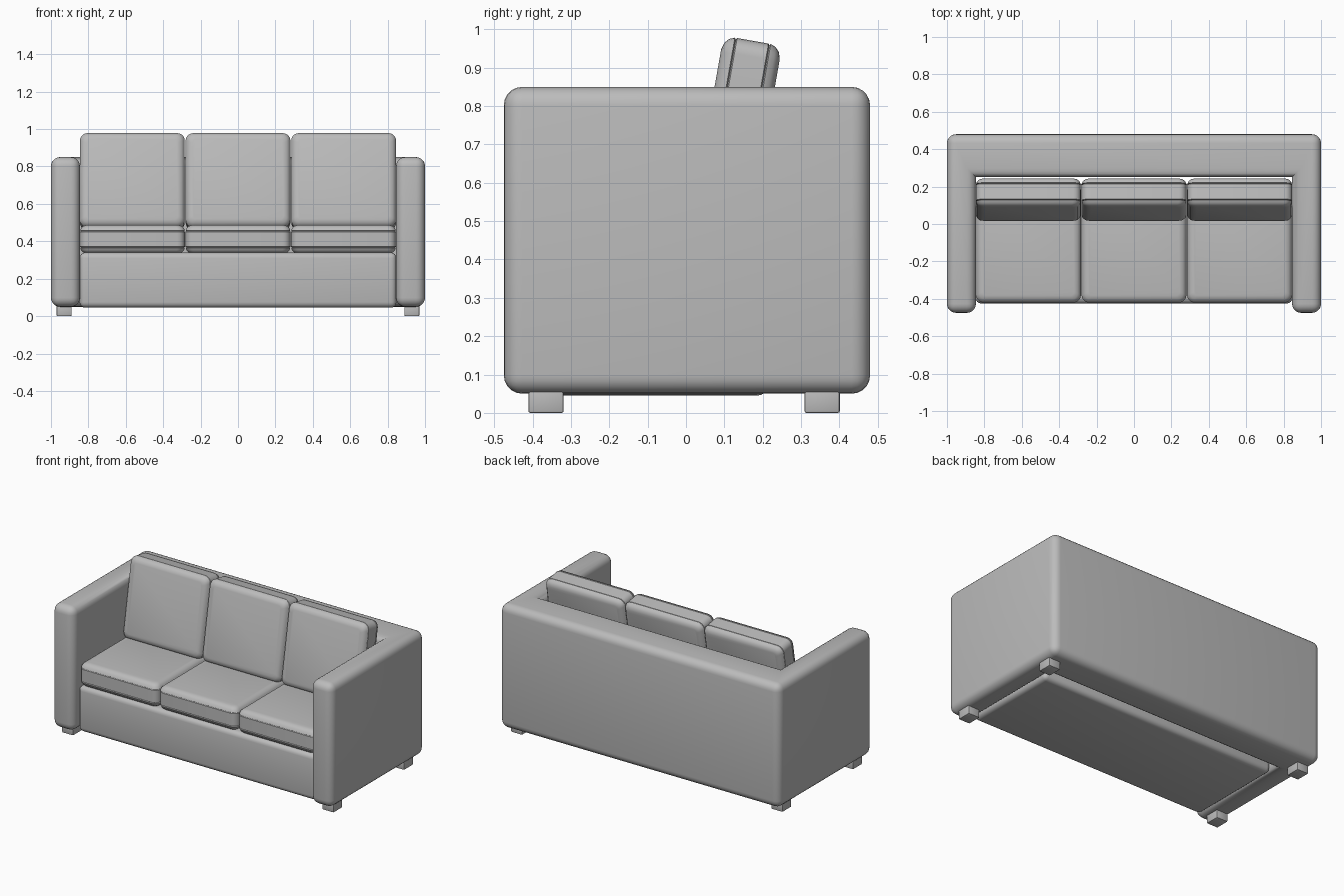
import bpy, bmesh, math

if "Cube" in bpy.data.objects:
    bpy.data.objects.remove(bpy.data.objects["Cube"])

fabric = bpy.data.materials.new("grey fabric")
fabric.diffuse_color = (0.5, 0.5, 0.5, 1)
fabric.use_nodes = True
fabric.node_tree.nodes["Principled BSDF"].inputs["Base Color"].default_value = fabric.diffuse_color


def finish(name, bm, loc=(0, 0, 0), tilt=0.0):
    bmesh.ops.recalc_face_normals(bm, faces=bm.faces)
    me = bpy.data.meshes.new(name)
    bm.to_mesh(me)
    bm.free()
    me.materials.append(fabric)
    ob = bpy.data.objects.new(name, me)
    bpy.context.collection.objects.link(ob)
    ob.location = loc
    ob.rotation_euler.x = tilt
    bpy.ops.object.select_all(action='DESELECT')
    ob.select_set(True)
    bpy.context.view_layer.objects.active = ob
    bpy.ops.object.shade_smooth_by_angle(angle=math.radians(40))
    return ob


def prism(name, outline, z0, z1, radius, segs, keep_sharp=None):
    """Extruded outline with rounded edges."""
    bm = bmesh.new()
    f = bm.faces.new([bm.verts.new((x, y, z0)) for x, y in outline])
    ext = bmesh.ops.extrude_face_region(bm, geom=[f])
    for v in ext['geom']:
        if isinstance(v, bmesh.types.BMVert):
            v.co.z = z1
    bmesh.ops.recalc_face_normals(bm, faces=bm.faces)
    edges = [e for e in bm.edges if not (keep_sharp and keep_sharp(e))]
    bmesh.ops.bevel(bm, geom=edges, offset=radius, segments=segs,
                    profile=0.5, affect='EDGES')
    return finish(name, bm)


def box(name, x0, x1, y0, y1, z0, z1, radius, segs):
    return prism(name, [(x0, y0), (x1, y0), (x1, y1), (x0, y1)], z0, z1, radius, segs)


def cushion(name, w, d, t, loc, tilt=0.0):
    """Rounded slab with two seam grooves, lofted from rounded rectangles."""
    half = [(0.036, 0), (0.018, 0.005), (0.006, 0.016), (0.0, 0.03),
            (0.005, 0.033), (0.0, 0.036)]
    rows = half + [(i, t - z) for i, z in reversed(half)]
    bm = bmesh.new()
    rings, n, r = [], 5, 0.04
    for inset, z in rows:
        ring = []
        rad = max(r - inset * 0.5, 0.01)
        for c, (sx, sy) in enumerate([(1, 1), (-1, 1), (-1, -1), (1, -1)]):
            for k in range(n + 1):
                a = math.pi / 2 * (c + k / n)
                ring.append(bm.verts.new((
                    sx * (w / 2 - inset - rad) + rad * math.cos(a),
                    sy * (d / 2 - inset - rad) + rad * math.sin(a),
                    z - t / 2)))
        rings.append(ring)
    for a, b in zip(rings, rings[1:]):
        for i in range(len(a)):
            j = (i + 1) % len(a)
            bm.faces.new((a[i], a[j], b[j], b[i]))
    bm.faces.new(rings[0][::-1])
    bm.faces.new(rings[-1])
    return finish(name, bm, loc, tilt)


# arms and back in one U-shaped body, inner corners left sharp
def inner_corner(e):
    return all(abs(abs(v.co.x) - 0.845) < 1e-4 and abs(v.co.y - 0.25) < 1e-4
               for v in e.verts) and abs(e.verts[0].co.x - e.verts[1].co.x) < 1e-4


prism("arms_and_back",
      [(-1, -0.475), (-0.845, -0.475), (-0.845, 0.25), (0.845, 0.25),
       (0.845, -0.475), (1, -0.475), (1, 0.48), (-1, 0.48)],
      0.05, 0.85, 0.048, 5, inner_corner)

# seat base
box("seat_base", -0.847, 0.847, -0.425, 0.215, 0.045, 0.34, 0.03, 4)

# seat and back cushions
for i in (-1, 0, 1):
    cushion("seat_cushion", 0.56, 0.64, 0.152, (i * 0.564, -0.10, 0.411))
    cushion("back_cushion", 0.56, 0.51, 0.155, (i * 0.565, 0.13, 0.719),
            math.radians(80))

# legs
for s in (-1, 1):
    for name, y in (("front_leg", -0.365), ("back_leg", 0.355)):
        box(name, s * 0.93 - 0.04, s * 0.93 + 0.04, y - 0.046, y + 0.046,
            0, 0.065, 0.005, 2)
